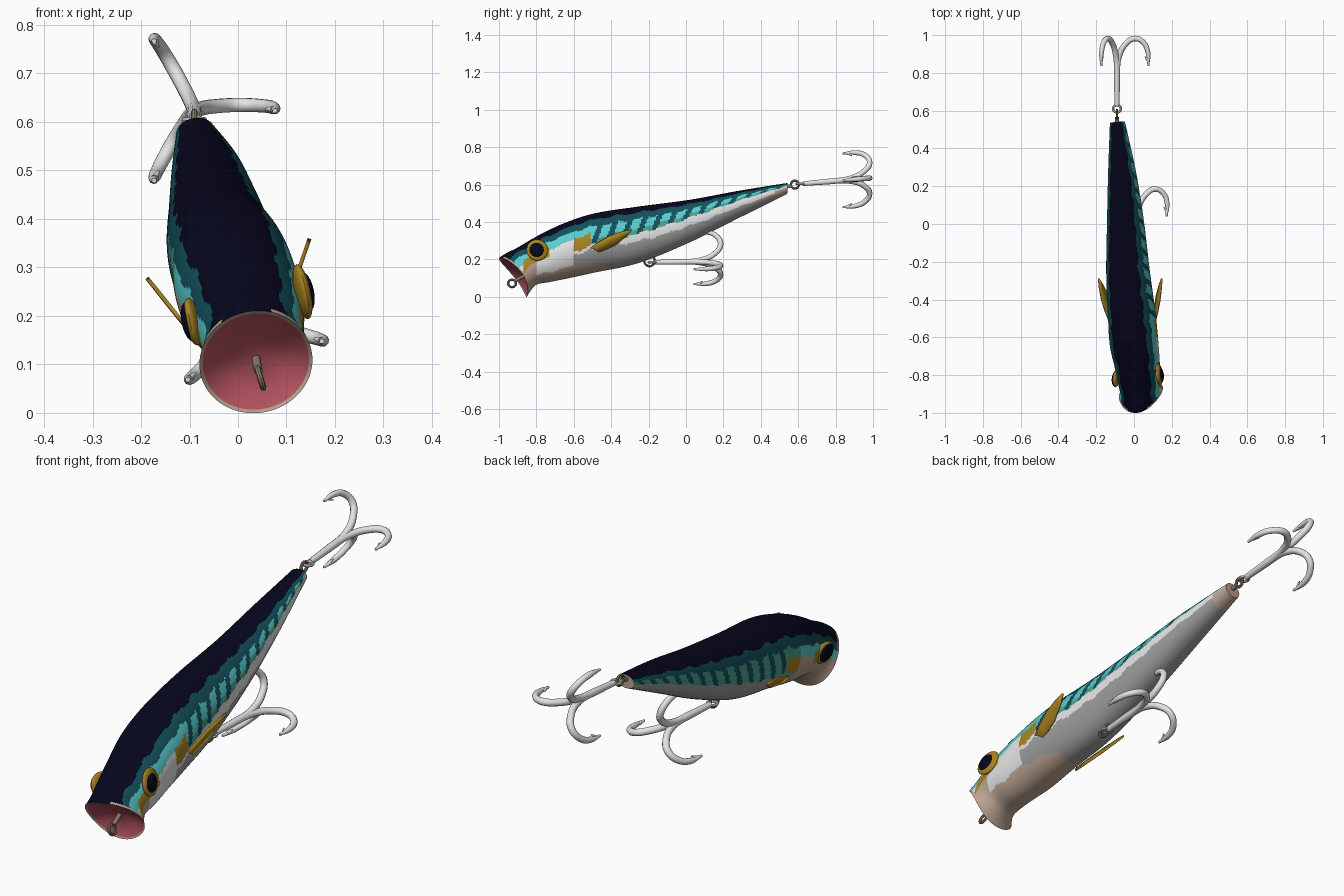
import bpy, bmesh, math
from mathutils import Vector, Matrix

if "Cube" in bpy.data.objects:
    bpy.data.objects.remove(bpy.data.objects["Cube"])

# Palette (linear)
COLOURS = {
    "navy": (.002, .002, .013), "dark_teal": (.006, .08, .105),
    "turquoise": (.1, .6, .62), "sea_green": (.07, .36, .28),
    "white": (.77, .77, .77), "belly_grey": (.34, .34, .34),
    "tan": (.5, .37, .28), "gold": (.4, .23, .015),
    "mouth_red": (.5, .095, .125), "bronze": (.24, .2, .14)}
NAMES = list(COLOURS)
MATS = {}
for name, rgb in COLOURS.items():
    m = bpy.data.materials.new(name)
    m.use_nodes = True
    m.diffuse_color = (*rgb, 1)
    m.node_tree.nodes["Principled BSDF"].inputs["Base Color"].default_value = (*rgb, 1)
    MATS[name] = m

ROLL = math.radians(12)
YAW = .09


def finish(ob, colour=None, angle=40):
    if colour:
        ob.data.materials.append(MATS[colour])
    bpy.ops.object.select_all(action='DESELECT')
    ob.select_set(True)
    bpy.context.view_layer.objects.active = ob
    if ob.type == 'CURVE':
        bpy.ops.object.convert(target='MESH')
    bpy.ops.object.shade_smooth_by_angle(angle=math.radians(angle))


def from_bmesh(bm, name):
    me = bpy.data.meshes.new(name)
    bm.to_mesh(me)
    bm.free()
    ob = bpy.data.objects.new(name, me)
    bpy.context.collection.objects.link(ob)
    return ob


# Body stations: top y, top z, bottom y, bottom z, centre x, half width
STATIONS = [
    (-1, .21, -.85, 0, .037, .117),
    (-.96, .235, -.82, .045, .034, .105),
    (-.9, .265, -.79, .068, .028, .108),
    (-.78, .335, -.72, .08, .018, .118),
    (-.64, .4, -.62, .1, 0, .127),
    (-.48, .45, -.48, .13, -.012, .124),
    (-.25, .485, -.25, .18, -.032, .113),
    (.02, .52, .02, .29, -.046, .096),
    (.28, .567, .28, .42, -.064, .073),
    (.54, .608, .54, .55, -.088, .04)]
SEG, SIDES = 26, 120


def station(u):
    i = min(int(u), len(STATIONS) - 2)
    f = u - i
    p = [STATIONS[max(0, min(len(STATIONS) - 1, i + k))] for k in (-1, 0, 1, 2)]
    return [.5 * (2 * b + (c - a) * f + (2*a - 5*b + 4*c - d) * f**2 + (3*b - a - 3*c + d) * f**3)
            for a, b, c, d in zip(*p)]


def body_point(u, t, scale=1):
    yt, zt, yb, zb, cx, hw = station(u)
    up = Vector((0, (yt - yb) / 2, (zt - zb) / 2))
    up = Vector((-up.z * math.sin(ROLL), up.y, up.z * math.cos(ROLL)))
    side = Vector((math.cos(ROLL), YAW, math.sin(ROLL))) * hw
    sag = Vector((0, .035 * math.sin(t)**2 * max(0, 1 - u / 2), 0))
    centre = Vector((cx, (yt + yb) / 2, (zt + zb) / 2))
    return centre + (side * math.sin(t) + up * math.cos(t) + sag) * scale


def paint_head(y, c, left, wob):
    # Lip, eye surround, cheek and chin
    if y < -.8 and c < -.15 or y < -.92 and c < .1:
        return "tan"
    if c < (-.72 if left else -.4) + wob:
        return "tan"
    if -.87 < y < -.73 and -.15 < c < .22 + wob:
        return "gold"
    if c > .12 + wob:
        return "turquoise"
    return "white" if left else "tan"


def paint(y, t):
    # Back, flank bars and belly, by length and angle
    c = math.cos(t)
    left = math.sin(t) > 0
    wob = .03 * math.sin(y * 47) + .015 * math.sin(y * 83 + 1)
    if c > .7 + wob:
        return "navy"
    if c > .45 + wob:
        return "dark_teal"
    if y > .47 and c < 0:
        return "tan"
    if y < -.6:
        return paint_head(y, c, left, wob)
    if y < -.42 and c < (-.75 if left else -.5) - (y + .6) * .8 + wob:
        return "tan"
    if y < -.51 and -.25 < c - wob < .2:
        return "gold"
    edge = (-.14 if left else -.25) + .35 * (y + .4)
    if c > edge + wob:
        bar = ((y - .06 * c + .42) / .08) % 1 < .4
        if bar and y > -.5:
            return "dark_teal"
        return "turquoise" if left and c > edge + .17 + wob else "sea_green"
    return "white" if left and c > -.36 + wob else "belly_grey"


# Body with recessed mouth and closed tail
bm = bmesh.new()
angles = [2 * math.pi * k / SIDES for k in range(SIDES)]
last = (len(STATIONS) - 1) * SEG
rings = [[bm.verts.new(body_point(j / SEG, t)) for t in angles] for j in range(last + 1)]
for j in range(last):
    for k in range(SIDES):
        n = (k + 1) % SIDES
        f = bm.faces.new((rings[j][k], rings[j][n], rings[j + 1][n], rings[j + 1][k]))
        t = angles[k] + math.pi / SIDES
        name = paint(f.calc_center_median().y, t)
        if j < SEG / 3 and math.cos(t) < .9:
            name = "tan"
        f.material_index = NAMES.index(name)
tail = bm.faces.new(rings[-1])
tail.material_index = NAMES.index("tan")
outer = rings[0]
for s in (.94, .6, .25):
    push = Vector((0, .055 * (1 - s * s), .015 * (1 - s)))
    inner = [bm.verts.new(body_point(0, t, s) + push) for t in angles]
    for k in range(SIDES):
        n = (k + 1) % SIDES
        f = bm.faces.new((outer[n], outer[k], inner[k], inner[n]))
        f.material_index = NAMES.index("tan" if s > .9 else "mouth_red")
    outer = inner
f = bm.faces.new(outer)
f.material_index = NAMES.index("mouth_red")
bmesh.ops.recalc_face_normals(bm, faces=bm.faces)
body = from_bmesh(bm, "lure_body")
for name in NAMES:
    body.data.materials.append(MATS[name])
finish(body)


# Shallow eyes: gold iris with dark pupil
def eye_part(name, centre, radius, depth, colour, sx):
    bm = bmesh.new()
    bmesh.ops.create_uvsphere(bm, u_segments=24, v_segments=12, radius=1)
    turn = Matrix.Rotation(-ROLL, 4, 'Y') @ Matrix.Rotation(sx * .12, 4, 'Z')
    bm.transform(Matrix.Translation(centre) @ turn @ Matrix.Diagonal((depth, radius, radius, 1)))
    finish(from_bmesh(bm, name), colour)


# Pectoral fins: thin leaves swept back
def fin(name, base, tip, lean):
    bm = bmesh.new()
    base, tip = Vector(base), Vector(tip)
    across = Vector((lean, -.45, .85)).normalized()
    rows = []
    for f, w in ((-.1, .018), (.2, .03), (.5, .034), (.8, .02), (1, .002)):
        p = base.lerp(tip, f)
        rows.append([bm.verts.new(p + across * w * k) for k in (-1, 0, .8)])
    for a, b in zip(rows, rows[1:]):
        for k in (0, 1):
            bm.faces.new((a[k], a[k + 1], b[k + 1], b[k]))
    ob = from_bmesh(bm, name)
    mod = ob.modifiers.new("thickness", 'SOLIDIFY')
    mod.thickness, mod.offset = .008, 0
    finish(ob, "gold")


for label, sx, size in (("left", 1, .058), ("right", -1, .05)):
    centre = Vector((.02 + sx * .113, -.805 + sx * .01, .219 + sx * .031))
    eye_part(label + "_iris", centre, size, .016, "gold", sx)
    eye_part(label + "_pupil", centre + Vector((sx * .006, -.003, 0)), .042, .017, "navy", sx)
fin("left_fin", (.11, -.5, .25), (.147, -.29, .358), .29)
fin("right_fin", (-.125, -.5, .2), (-.187, -.29, .277), -.65)


# Round wire through points, each with its own thickness
def wire(name, paths, colour):
    cu = bpy.data.curves.new(name, 'CURVE')
    cu.dimensions = '3D'
    cu.bevel_depth = 1
    cu.bevel_resolution = 3
    cu.resolution_u = 5
    cu.use_fill_caps = True
    for path in paths:
        sp = cu.splines.new('BEZIER')
        sp.bezier_points.add(len(path) - 1)
        for bp, (p, r) in zip(sp.bezier_points, path):
            bp.co, bp.radius = p, r
            bp.handle_left_type = bp.handle_right_type = 'AUTO'
    ob = bpy.data.objects.new(name, cu)
    bpy.context.collection.objects.link(ob)
    finish(ob, colour)


def ring(name, centre, radius, colour, turn=0):
    bpy.ops.mesh.primitive_torus_add(
        major_segments=20, minor_segments=8, major_radius=radius, minor_radius=.0065,
        location=centre, rotation=(0, math.pi / 2 + turn, 0))
    ob = bpy.context.object
    ob.name = name
    finish(ob, colour)


# Treble hook: shank, eye, three bends and barbs
ARM = [(-.2, 0, .014), (-.1, .01, .015), (-.03, .045, .015), (0, .095, .015),
       (-.025, .143, .014), (-.075, .164, .013), (-.145, .166, .005)]


def treble(name, start, end, first):
    start, end = Vector(start), Vector(end)
    axis = (end - start).normalized()
    paths = [[(start, .013), (start.lerp(end, .4), .016), (end - axis * .11, .015)]]
    for k in range(3):
        a = math.radians(first + 120 * k)
        out = Vector((math.cos(a), 0, math.sin(a)))
        paths.append([(end + axis * u + out * v, r) for u, v, r in ARM])
        paths.append([(end - axis * .115 + out * .163, .008), (end - axis * .095 + out * .147, .002)])
    wire(name, paths, "white")
    ring(name + "_eye", start - axis * .015, .02, "white", math.pi / 2)


treble("tail_hook", (-.09, .625, .605), (-.09, .982, .635), 0)
treble("belly_hook", (.0, -.165, .185), (.02, .185, .19), -14)

# Screw eyes
ring("tail_ring", (-.09, .582, .6), .021, "bronze")
wire("tail_screw", [[((-.088, .5, .58), .01), ((-.09, .565, .595), .01)]], "bronze")
ring("belly_ring", (0, -.195, .192), .028, "bronze")
wire("belly_screw", [[((-.005, -.2, .26), .01), ((0, -.198, .215), .01)]], "bronze")
ring("mouth_ring", (.046, -.93, .072), .021, "bronze", -.3)
wire("mouth_screw", [[((.036, -.85, .12), .009), ((.042, -.915, .086), .009)]], "bronze")
